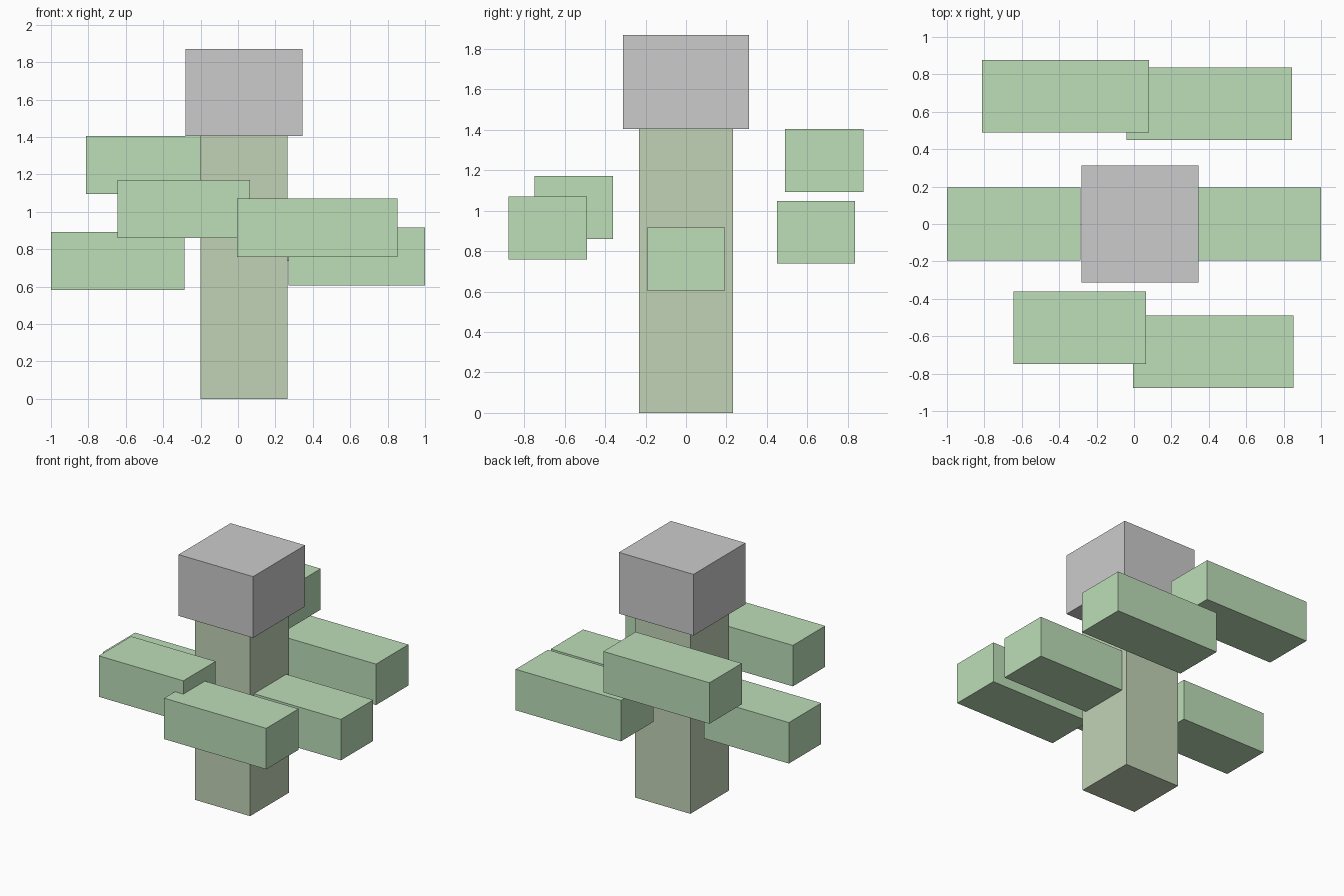
import bpy
import bmesh
from mathutils import Vector

if "Cube" in bpy.data.objects:
    bpy.data.objects.remove(bpy.data.objects["Cube"])


def material(name, rgb):
    mat = bpy.data.materials.new(name)
    mat.diffuse_color = (*rgb, 1.0)
    mat.use_nodes = True
    mat.node_tree.nodes["Principled BSDF"].inputs["Base Color"].default_value = mat.diffuse_color
    return mat


def box(name, x, y, z, mat=None):
    """Axis-aligned box from its (min, max) range on each axis."""
    spans = (x, y, z)
    bm = bmesh.new()
    bmesh.ops.create_cube(bm, size=1.0)
    bmesh.ops.scale(bm, vec=Vector([b - a for a, b in spans]), verts=bm.verts)
    mesh = bpy.data.meshes.new(name)
    bm.to_mesh(mesh)
    bm.free()
    obj = bpy.data.objects.new(name, mesh)
    obj.location = [(a + b) / 2 for a, b in spans]
    bpy.context.collection.objects.link(obj)
    if mat:
        mesh.materials.append(mat)
    return obj


stem_green = material("stem_green", (0.54, 0.65, 0.47))
leaf_green = material("leaf_green", (0.51, 0.73, 0.48))

# Central stem and the grey block on top
box("stem", (-0.20, 0.265), (-0.233, 0.233), (0.0, 1.405), stem_green)
box("top_block", (-0.281, 0.345), (-0.312, 0.312), (1.405, 1.87))

# Leaf blocks share depth and height: name, x range, y centre, z bottom
LEAF_DEPTH, LEAF_HEIGHT = 0.388, 0.311
leaves = [
    ("left_leaf", (-1.0, -0.285), 0.0, 0.581),
    ("right_leaf", (0.27, 1.0), 0.0, 0.605),
    ("front_left_leaf", (-0.645, 0.065), -0.555, 0.86),
    ("front_right_leaf", (-0.005, 0.852), -0.684, 0.759),
    ("back_left_leaf", (-0.812, 0.08), 0.684, 1.094),
    ("back_right_leaf", (-0.04, 0.845), 0.643, 0.738),
]
for name, x, y, z in leaves:
    box(name, x, (y - LEAF_DEPTH / 2, y + LEAF_DEPTH / 2),
        (z, z + LEAF_HEIGHT), leaf_green)
